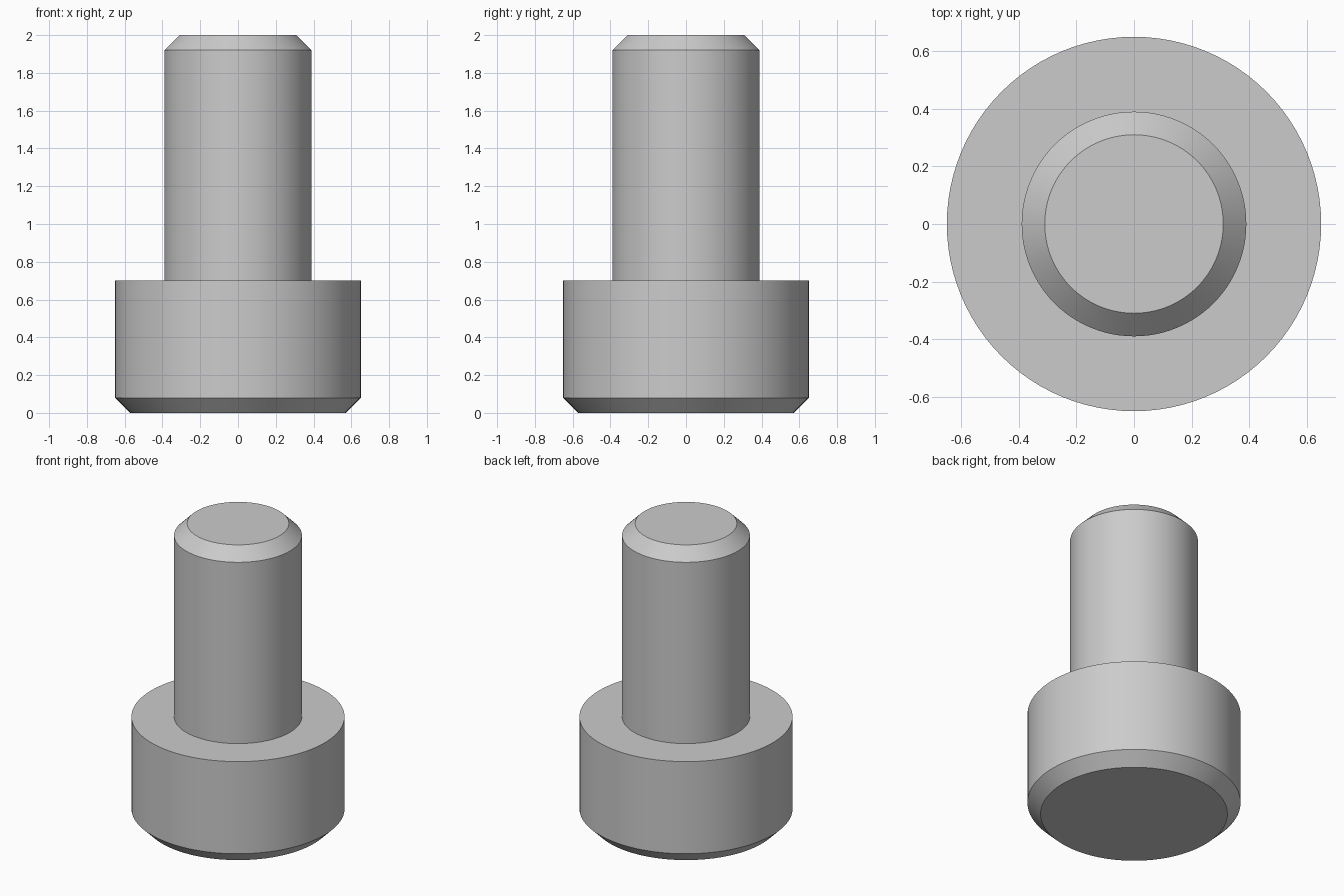
import bpy
import bmesh
import math

cube = bpy.data.objects.get("Cube")
if cube:
    bpy.data.objects.remove(cube, do_unlink=True)

SEGMENTS = 96

steel = bpy.data.materials.new("plain grey")
steel.use_nodes = True
grey = (0.6, 0.6, 0.6, 1)
steel.diffuse_color = grey
steel.node_tree.nodes["Principled BSDF"].inputs["Base Color"].default_value = grey


def lathe(name, profile):
    """Revolve a (radius, height) profile around the z axis."""
    bm = bmesh.new()
    verts = [bm.verts.new((r, 0, z)) for r, z in profile]
    edges = [bm.edges.new(pair) for pair in zip(verts, verts[1:])]
    bmesh.ops.spin(bm, geom=verts + edges, cent=(0, 0, 0), axis=(0, 0, 1),
                   angle=math.tau, steps=SEGMENTS, use_merge=True)
    bmesh.ops.remove_doubles(bm, verts=bm.verts[:], dist=0.0001)
    # The profile runs bottom to top, so every normal should point outward
    bm.normal_update()
    if sum(f.normal.dot(f.calc_center_median() - f.calc_center_median().project((0, 0, 1)))
           for f in bm.faces) < 0:
        bmesh.ops.reverse_faces(bm, faces=bm.faces[:])
    mesh = bpy.data.meshes.new(name)
    bm.to_mesh(mesh)
    bm.free()
    mesh.materials.append(steel)
    obj = bpy.data.objects.new(name, mesh)
    bpy.context.collection.objects.link(obj)
    bpy.ops.object.select_all(action="DESELECT")
    obj.select_set(True)
    bpy.context.view_layer.objects.active = obj
    bpy.ops.object.shade_smooth_by_angle(angle=math.radians(30))
    return obj


head_radius, shaft_radius = 0.65, 0.39
head_top, total_height, chamfer = 0.7, 2.0, 0.08

# Wide head with a chamfered lower rim and a flat shoulder
lathe("bolt_head", [
    (0, 0), (head_radius - chamfer, 0), (head_radius, chamfer),
    (head_radius, head_top), (shaft_radius, head_top)])

# Plain shaft with a chamfered tip
lathe("bolt_shaft", [
    (shaft_radius, head_top), (shaft_radius, total_height - chamfer),
    (shaft_radius - chamfer, total_height), (0, total_height)])
